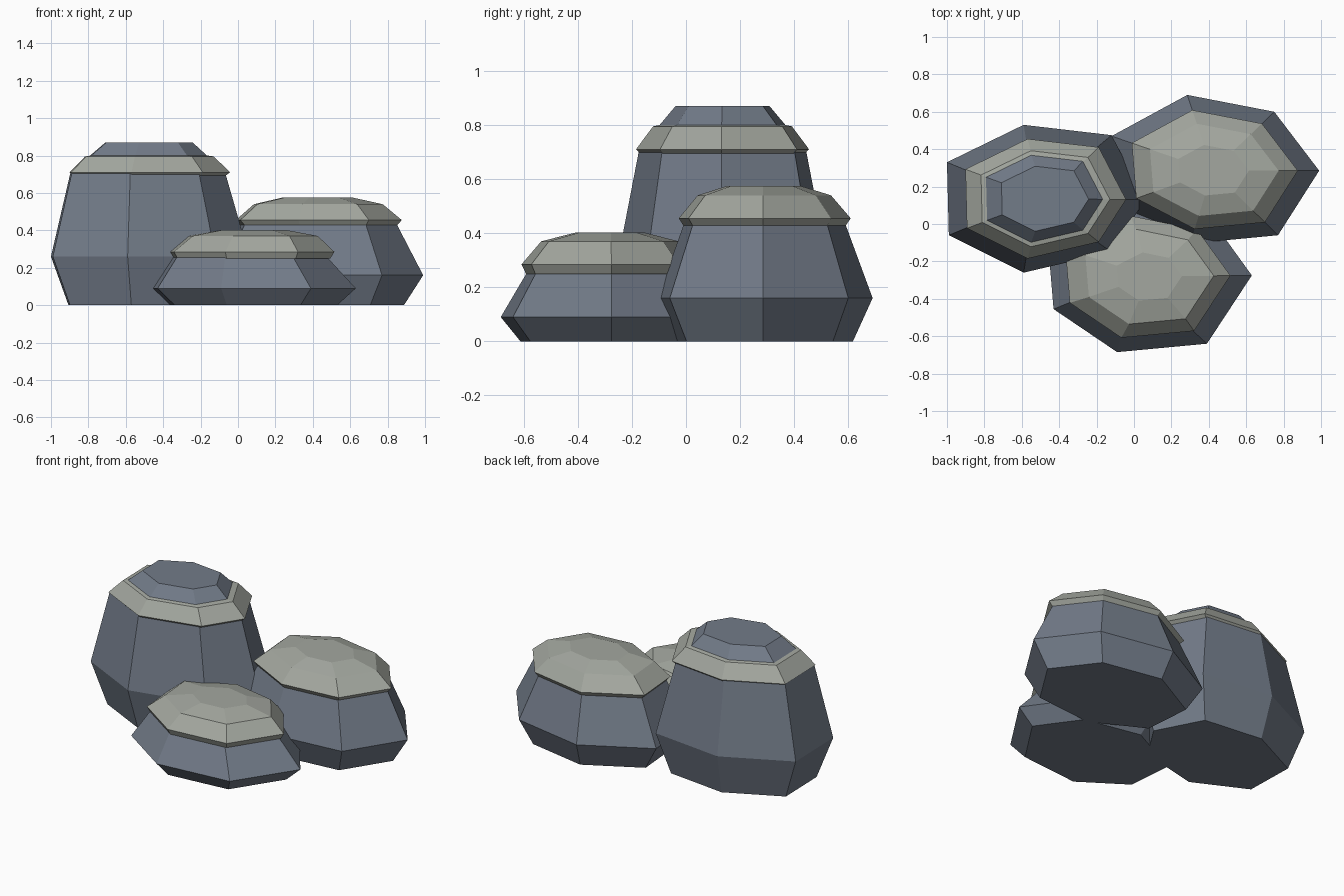
import bpy, bmesh

if "Cube" in bpy.data.objects:
    bpy.data.objects.remove(bpy.data.objects["Cube"])

def material(name, color):
    m = bpy.data.materials.new(name)
    m.diffuse_color = (*color, 1)
    m.use_nodes = True
    m.node_tree.nodes["Principled BSDF"].inputs["Base Color"].default_value = m.diffuse_color
    return m

STONE = material("stone", (0.17, 0.20, 0.25))
LICHEN = material("lichen", (0.37, 0.39, 0.35))

def stack(name, outline, center, rings, mat):
    """Closed solid lofted through scaled copies of an outline; rings are (z, scale, x shift)."""
    bm = bmesh.new()
    cx, cy = center
    loops = [[bm.verts.new((cx + (x - cx) * s + dx, cy + (y - cy) * s, z)) for x, y in outline]
             for z, s, dx in rings]
    n = len(outline)
    for a, b in zip(loops, loops[1:]):
        for i in range(n):
            j = (i + 1) % n
            bm.faces.new((a[i], a[j], b[j], b[i]))
    bm.faces.new(loops[0][::-1])
    bm.faces.new(loops[-1])
    bmesh.ops.recalc_face_normals(bm, faces=bm.faces)
    me = bpy.data.meshes.new(name)
    bm.to_mesh(me)
    bm.free()
    me.materials.append(mat)
    ob = bpy.data.objects.new(name, me)
    bpy.context.collection.objects.link(ob)

# Seven-sided boulder outlines at their widest level, counter-clockwise from +x
TALL = [(.06, .13), (-.12, .475), (-.59, .53), (-1, .33), (-.99, -.06), (-.59, -.26), (-.12, -.15)]
WIDE = [(.99, .285), (.75, .60), (.285, .69), (-.12, .47), (-.09, .10), (.30, -.105), (.77, -.06)]
LOW = [(.63, -.275), (.41, .03), (-.03, .12), (-.46, -.10), (-.43, -.455), (-.09, -.685), (.39, -.64)]

# Boulders: foot, widest ring, shoulder, flat crown
stack("tall_boulder", TALL, (-.48, .135),
      [(0, .82, 0), (.26, 1, 0), (.71, .78, -.01), (.87, .44, 0)], STONE)
stack("wide_boulder", WIDE, (.42, .285),
      [(0, .82, 0), (.16, 1, 0), (.435, .75, 0), (.53, .42, 0)], STONE)
stack("low_boulder", LOW, (.08, -.28),
      [(0, .82, 0), (.09, 1, 0), (.255, .76, -.02), (.30, .45, 0)], STONE)

# Lichen caps: underside, lip, upper bevel, flat top
stack("tall_cap", TALL, (-.48, .135),
      [(.69, .76, 0), (.71, .81, 0), (.795, .65, 0), (.82, .35, 0)], LICHEN)
stack("wide_cap", WIDE, (.42, .285),
      [(.425, .75, 0), (.455, .80, 0), (.54, .62, 0), (.575, .34, 0)], LICHEN)
stack("low_cap", LOW, (.08, -.28),
      [(.25, .77, -.01), (.285, .81, -.01), (.37, .63, 0), (.402, .32, 0)], LICHEN)
